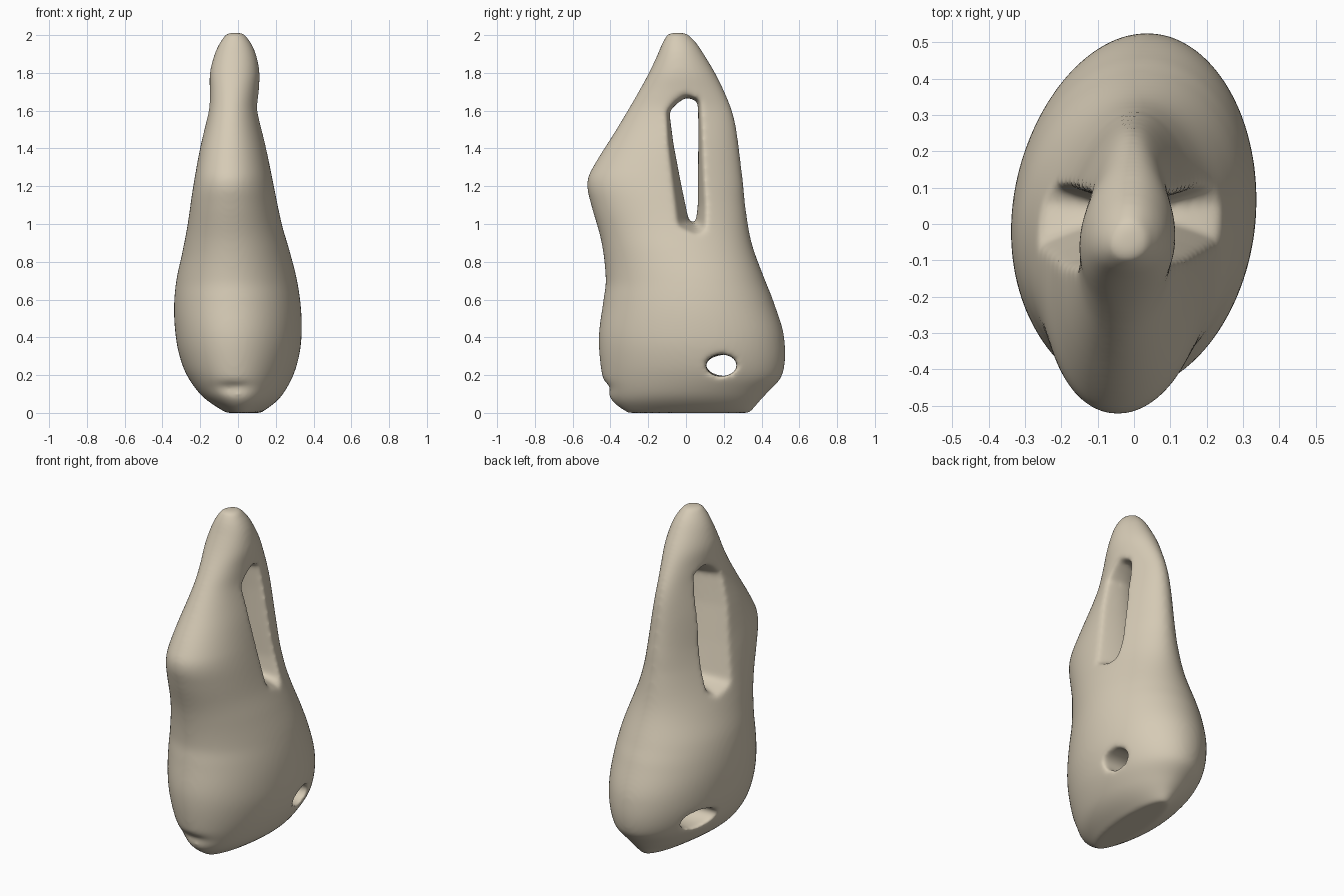
import bpy, bmesh, math

if "Cube" in bpy.data.objects:
    bpy.data.objects.remove(bpy.data.objects["Cube"])

clay = bpy.data.materials.new("warm beige")
clay.diffuse_color = (0.67, 0.595, 0.465, 1)
clay.use_nodes = True
clay.node_tree.nodes["Principled BSDF"].inputs["Base Color"].default_value = clay.diffuse_color


def loft(name, rings):
    """Skin a list of equal-length closed rings and cap both ends."""
    bm = bmesh.new()
    rows = [[bm.verts.new(p) for p in r] for r in rings]
    n = len(rows[0])
    for a, b in zip(rows, rows[1:]):
        for i in range(n):
            j = (i + 1) % n
            bm.faces.new((a[i], a[j], b[j], b[i]))
    bm.faces.new(rows[0][::-1])
    bm.faces.new(rows[-1])
    bmesh.ops.recalc_face_normals(bm, faces=bm.faces)
    mesh = bpy.data.meshes.new(name)
    bm.to_mesh(mesh)
    bm.free()
    ob = bpy.data.objects.new(name, mesh)
    bpy.context.collection.objects.link(ob)
    return ob


def sample(table, z, k):
    """Smooth (cubic) lookup of column k in a (z, low, high) table."""
    def slope(i):
        a, b = table[max(i - 1, 0)], table[min(i + 1, len(table) - 1)]
        return (b[k] - a[k]) / (b[0] - a[0])
    i = max(j for j in range(len(table) - 1) if table[j][0] <= z)
    a, b = table[i], table[i + 1]
    h = b[0] - a[0]
    f = (z - a[0]) / h
    return ((2 * f**3 - 3 * f**2 + 1) * a[k] + (f**3 - 2 * f**2 + f) * h * slope(i)
            + (3 * f**2 - 2 * f**3) * b[k] + (f**3 - f**2) * h * slope(i + 1))


# Side outline: z, front y, back y
side = [(0, -.31, .34), (.05, -.38, .38), (.1, -.413, .425),
        (.2, -.445, .51), (.4, -.462, .52), (.6, -.437, .46), (.7, -.425, .42),
        (.9, -.447, .348), (1.1, -.502, .314), (1.2, -.524, .305), (1.27, -.51, .297),
        (1.5, -.37, .268), (1.6, -.31, .245), (1.7, -.252, .205),
        (1.8, -.197, .155), (1.9, -.15, .095), (1.96, -.125, .055), (2.012, -.095, .005)]
# Front outline: z, left x, right x
front = [(0, -.06, .12), (.05, -.14, .19), (.1, -.2, .237), (.2, -.27, .292),
         (.3, -.308, .322), (.4, -.328, .335), (.55, -.338, .333), (.7, -.326, .312),
         (.85, -.293, .275), (1, -.262, .232), (1.2, -.23, .19), (1.4, -.195, .15),
         (1.6, -.152, .11), (1.7, -.146, .11), (1.8, -.146, .114), (1.9, -.122, .095),
         (1.96, -.095, .068), (2.012, -.06, .03)]

# Body: stacked oval sections, wider to the front in the upper half
rings = []
for k in range(121):
    z = 2.012 * k / 120
    y0, y1 = sample(side, z, 1), sample(side, z, 2)
    x0, x1 = sample(front, z, 1), sample(front, z, 2)
    blend = min(1, max(0, (z - .7) / .5))
    egg = -.15 * blend * blend * (3 - 2 * blend)
    ring = []
    for i in range(64):
        t = math.tau * i / 64
        c, s = math.cos(t), math.sin(t)
        x = (x0 + x1) / 2 + (x1 - x0) / 2 * c * (1 + egg * s)
        y = (y0 + y1) / 2 + (y1 - y0) / 2 * s
        if s < 0:  # small dent above the front lip
            dent = .03 * math.exp(-((z - .135) / .025) ** 2)
            y += dent * math.exp(-(x / .09) ** 2)
        ring.append((x + .06 * (y - (y0 + y1) / 2), y, z))
    rings.append(ring)
body = loft("body", rings)
body.data.materials.append(clay)


def flared_cutter(name, outline, flare, stretch):
    """Through hole along x; its mouth widens outward (flare) and, on -x, backward (stretch)."""
    n = len(outline)
    front_y = min(p[0] for p in outline)
    normals = []
    for i in range(n):
        a, b = outline[i - 2], outline[(i + 2) % n]
        dy, dz = b[0] - a[0], b[1] - a[1]
        d = math.hypot(dy, dz)
        normals.append((dz / d, -dy / d))
    rows = []
    for k in range(-16, 17):
        x = k / 16 * .45
        grow = flare * min(1.7, abs(x) / .15) ** 1.7
        wide = 1 + stretch * max(0, -x)
        rows.append([(x, front_y + (y - front_y) * wide + ny * grow, z + nz * grow)
                     for (y, z), (ny, nz) in zip(outline, normals)])
    cutter = loft(name, rows)
    cutter.hide_render = True
    cutter.display_type = 'WIRE'
    mod = body.modifiers.new(name, 'BOOLEAN')
    mod.operation = 'DIFFERENCE'
    mod.solver = 'EXACT'
    mod.object = cutter


# Tall slit between the front mass and the rear strand (counter-clockwise in y, z)
corners = [(.05, 1.0), (.062, 1.1), (.063, 1.3), (.065, 1.5), (.062, 1.65), (0, 1.67),
           (-.05, 1.635), (-.088, 1.595), (-.065, 1.42), (-.025, 1.21), (.015, 1.02)]
slit = []
for a, b in zip(corners, corners[1:] + corners[:1]):
    slit += [(a[0] + (b[0] - a[0]) * f / 3, a[1] + (b[1] - a[1]) * f / 3) for f in range(3)]
flared_cutter("slit_cutter", slit, .032, 0)

# Small oval hole near the base, longer on the left side
oval = [(.187 + .083 * math.cos(math.tau * i / 32), .252 + .058 * math.sin(math.tau * i / 32))
        for i in range(32)]
flared_cutter("base_hole_cutter", oval, 0, 2)

# Even skin and soft, worn edges
remesh = body.modifiers.new("skin", 'REMESH')
remesh.mode = 'VOXEL'
remesh.voxel_size = .011
remesh.use_smooth_shade = True
soft = body.modifiers.new("soften", 'SMOOTH')
soft.factor = .5
soft.iterations = 22
